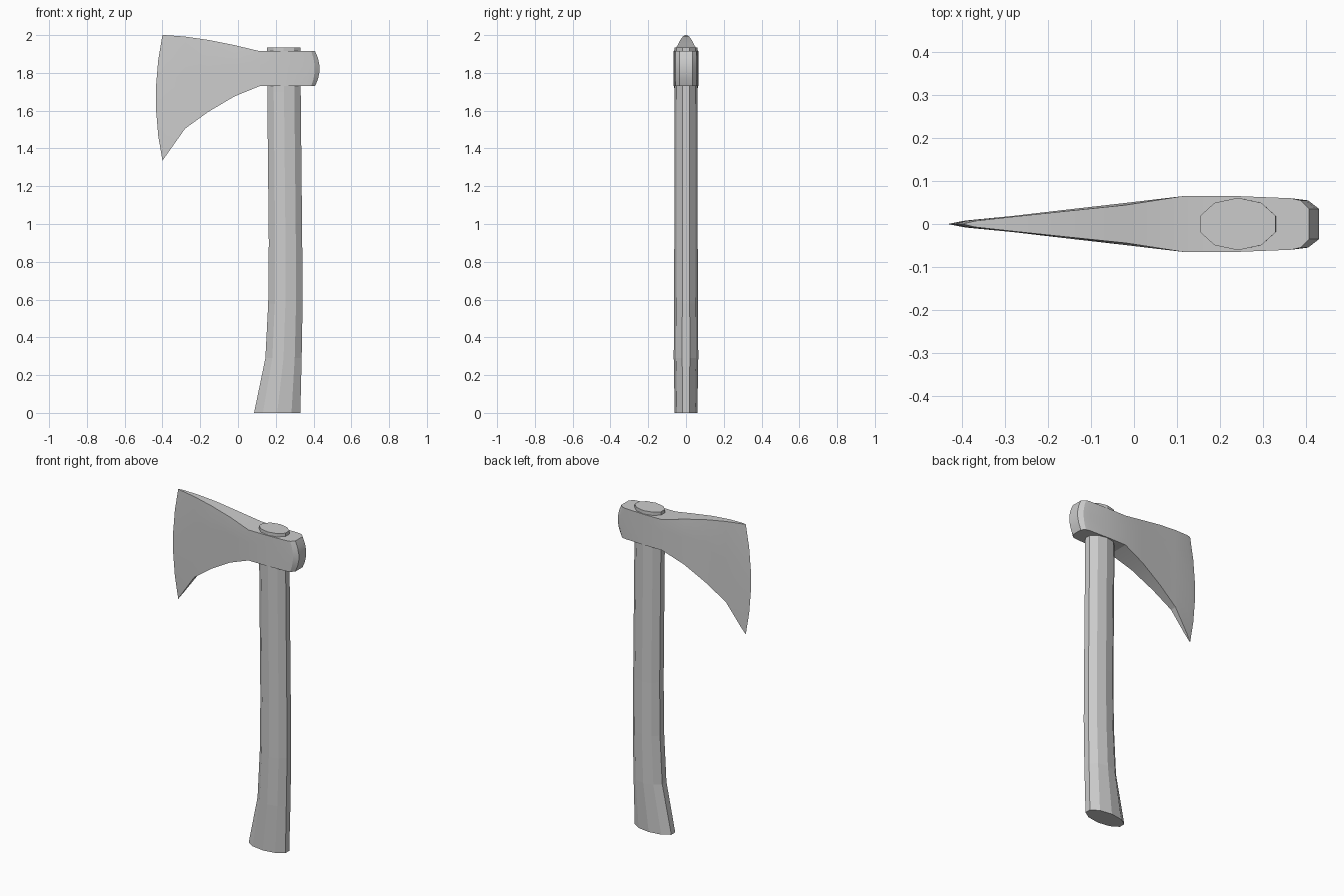
import bpy
import bmesh
import math

cube = bpy.data.objects.get("Cube")
if cube:
    bpy.data.objects.remove(cube, do_unlink=True)

grey = bpy.data.materials.new("plain_grey")
grey.use_nodes = True
grey.diffuse_color = (0.6, 0.6, 0.6, 1)
grey.node_tree.nodes["Principled BSDF"].inputs["Base Color"].default_value = (0.6, 0.6, 0.6, 1)


def loft(name, rings):
    """Join closed rings of points with quads and cap both ends."""
    bm = bmesh.new()
    loops = [[bm.verts.new(p) for p in ring] for ring in rings]
    count = len(loops[0])
    for a, b in zip(loops, loops[1:]):
        for i in range(count):
            j = (i + 1) % count
            bm.faces.new((a[i], a[j], b[j], b[i]))
    return bm, loops


def finish(name, bm):
    bmesh.ops.remove_doubles(bm, verts=bm.verts, dist=0.0002)
    bmesh.ops.recalc_face_normals(bm, faces=bm.faces)
    mesh = bpy.data.meshes.new(name)
    bm.to_mesh(mesh)
    bm.free()
    mesh.materials.append(grey)
    obj = bpy.data.objects.new(name, mesh)
    bpy.context.collection.objects.link(obj)
    return obj


# Handle: ten-sided shaft flaring towards the foot (z, left x, right x, half depth)
SIDES = 10
sections = [
    (0.0, 0.085, 0.33, 0.06), (0.29, 0.145, 0.337, 0.065),
    (0.58, 0.16, 0.342, 0.064), (0.9, 0.163, 0.34, 0.062),
    (1.7, 0.155, 0.332, 0.061), (1.935, 0.154, 0.33, 0.061),
]
rings = []
for z, x0, x1, depth in sections:
    mid, rad = (x0 + x1) / 2, (x1 - x0) / 2 / math.cos(math.pi / SIDES)
    angles = [math.pi * (2 * k + 1) / SIDES for k in range(SIDES)]
    rings.append([(mid + rad * math.cos(a), depth * math.sin(a), z) for a in angles])
bm, loops = loft("handle", rings)
bm.faces.new(loops[0])
bm.faces.new(loops[-1])
finish("handle", bm)

# Axe head: upright slices (x, bottom, top, half thickness, outward bow)
ROWS = 6
slices = [
    (-0.4, 1.335, 2.0, 0.0, -0.035), (-0.37, 1.378, 1.999, 0.008, -0.024),
    (-0.28, 1.505, 1.992, 0.019, 0), (-0.16, 1.592, 1.975, 0.033, 0),
    (-0.02, 1.675, 1.947, 0.049, 0), (0.115, 1.73, 1.915, 0.065, 0),
    (0.24, 1.73, 1.915, 0.065, 0), (0.365, 1.73, 1.915, 0.06, 0),
    (0.388, 1.73, 1.915, 0.055, 0.018), (0.408, 1.73, 1.915, 0.035, 0.024),
]
rings = []
for x, low, high, half, bow in slices:
    side = []
    for r in range(ROWS):
        t = r / (ROWS - 1)
        narrow = 0.9 if t == 1 and x < 0 else 1
        side.append((x + bow * (1 - (2 * t - 1) ** 2), half * narrow, low + t * (high - low)))
    rings.append(side + [(x, -y, z) for x, y, z in reversed(side)])
bm, loops = loft("axe_head", rings)
poll = loops[-1]
for r in range(ROWS - 1):
    bm.faces.new((poll[r], poll[r + 1], poll[-r - 2], poll[-r - 1]))
head = finish("axe_head", bm)

# Soft shading on the curved head, crisp at its edges
bpy.ops.object.select_all(action="DESELECT")
head.select_set(True)
bpy.context.view_layer.objects.active = head
bpy.ops.object.shade_smooth_by_angle(angle=math.radians(15))
